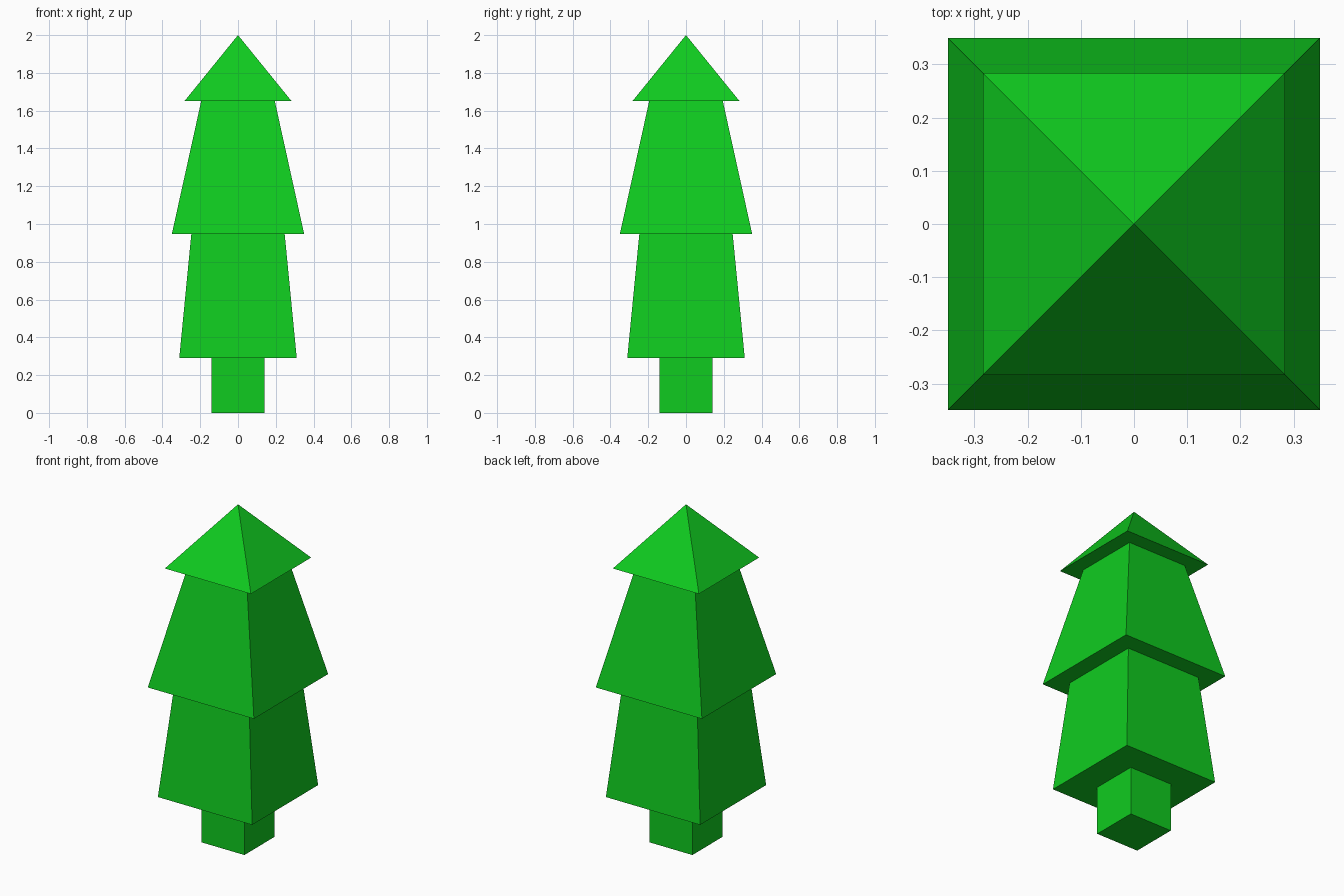
import bpy, bmesh

if "Cube" in bpy.data.objects:
    bpy.data.objects.remove(bpy.data.objects["Cube"])

# Half-width and height of each square ring, from the ground up
PROFILE = [
    (0.141, 0.0), (0.141, 0.29),    # trunk
    (0.311, 0.29), (0.247, 0.948),  # lower tier
    (0.35, 0.948), (0.195, 1.65),   # middle tier
    (0.284, 1.65),                  # base of the top tier
]
CORNERS = [(-1, -1), (1, -1), (1, 1), (-1, 1)]

green = bpy.data.materials.new("green")
green.diffuse_color = (0.005, 0.6, 0.014, 1)
green.use_nodes = True
green.node_tree.nodes["Principled BSDF"].inputs["Base Color"].default_value = green.diffuse_color

# Continuous stepped skin: square rings bridged by quads
bm = bmesh.new()
rings = [[bm.verts.new((x * r, y * r, z)) for x, y in CORNERS] for r, z in PROFILE]
bm.faces.new(rings[0][::-1])
for low, high in zip(rings, rings[1:]):
    for i in range(4):
        j = (i + 1) % 4
        bm.faces.new((low[i], low[j], high[j], high[i]))

# Pointed top
tip = bm.verts.new((0, 0, 2))
for i in range(4):
    bm.faces.new((rings[-1][i], rings[-1][(i + 1) % 4], tip))
bmesh.ops.recalc_face_normals(bm, faces=bm.faces)

mesh = bpy.data.meshes.new("pine_tree")
bm.to_mesh(mesh)
bm.free()
mesh.materials.append(green)
bpy.context.collection.objects.link(bpy.data.objects.new("pine_tree", mesh))
